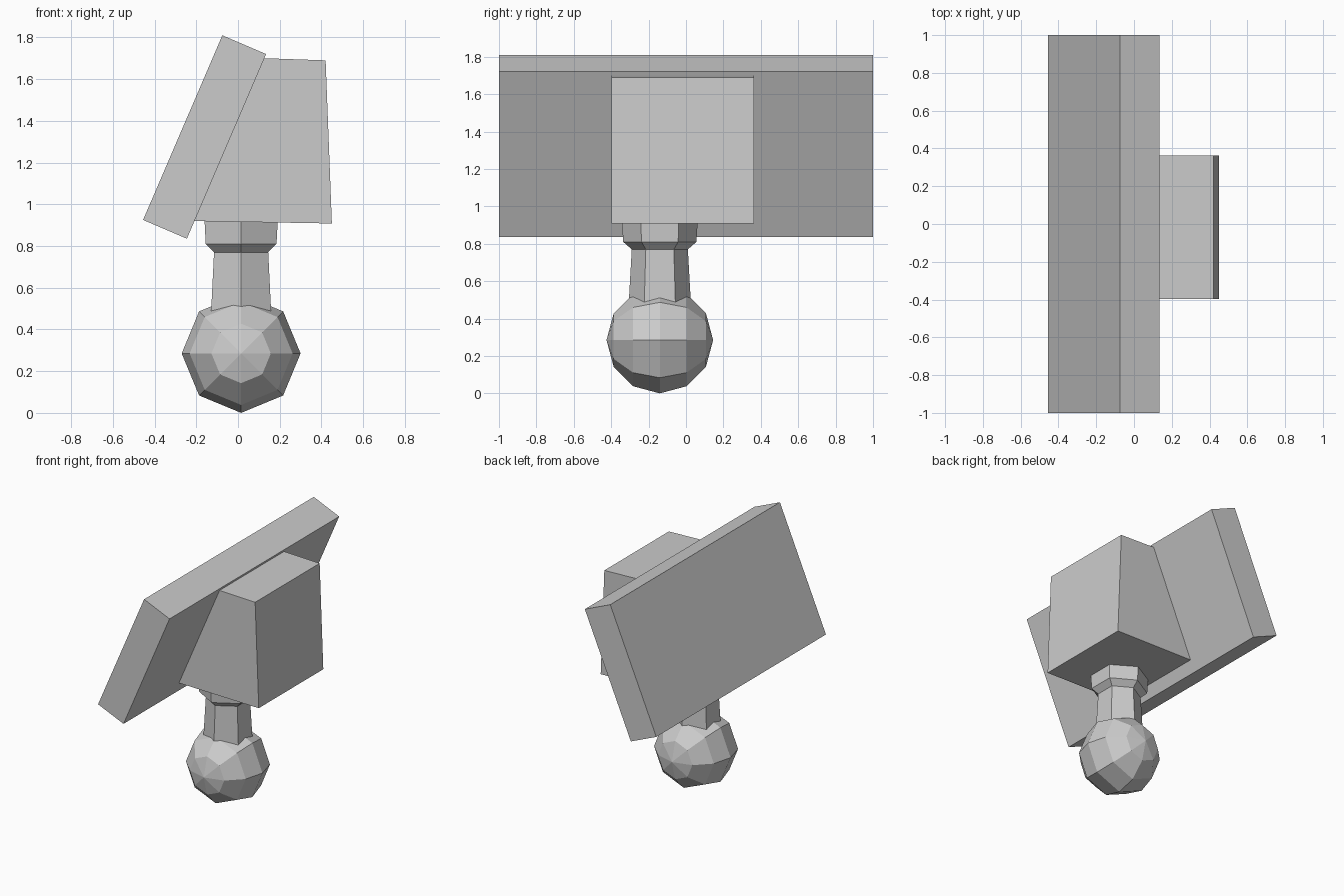
import bpy, bmesh
from math import sin, cos, radians
from mathutils import Matrix

if "Cube" in bpy.data.objects:
    bpy.data.objects.remove(bpy.data.objects["Cube"])

CX, CY = 0.015, -0.14   # axis of the ball mount


def finish(name, bm):
    bmesh.ops.recalc_face_normals(bm, faces=bm.faces)
    mesh = bpy.data.meshes.new(name)
    bm.to_mesh(mesh)
    bm.free()
    obj = bpy.data.objects.new(name, mesh)
    bpy.context.collection.objects.link(obj)
    return obj


def extrude_profile(name, points, y0, y1):
    """Extrude an x/z outline along y."""
    bm = bmesh.new()
    face = bm.faces.new([bm.verts.new((x, y0, z)) for x, z in points])
    ext = bmesh.ops.extrude_face_region(bm, geom=[face])
    new = [v for v in ext["geom"] if isinstance(v, bmesh.types.BMVert)]
    bmesh.ops.translate(bm, verts=new, vec=(0, y1 - y0, 0))
    return finish(name, bm)


def lathe(name, rings, sides, start):
    """Stack polygon rings given as (radius, z) around the mount axis."""
    bm = bmesh.new()
    loops = []
    for r, z in rings:
        angles = [radians(start + 360 * i / sides) for i in range(sides)]
        loops.append([bm.verts.new((CX + r * cos(a), CY + r * sin(a), z))
                      for a in angles])
    for lo, hi in zip(loops, loops[1:]):
        for i in range(sides):
            j = (i + 1) % sides
            bm.faces.new((lo[i], lo[j], hi[j], hi[i]))
    bm.faces.new(loops[0])
    bm.faces.new(loops[-1])
    return finish(name, bm)


# Wide tilted panel
extrude_profile("tilted_panel",
                [(-0.075, 1.81), (0.135, 1.72), (-0.245, 0.835), (-0.455, 0.925)],
                -1.0, 1.0)

# Wedge-shaped housing behind the panel, sunk slightly into it
extrude_profile("housing",
                [(0.10, 1.701), (0.42, 1.69), (0.45, 0.908), (-0.23, 0.92)],
                -0.398, 0.363)

# Six-sided neck with flared collar
lathe("neck", [(0.168, 0.45), (0.15, 0.77), (0.196, 0.81), (0.203, 0.93)], 6, 30)

# Low-poly ball, poles facing front and back
bm = bmesh.new()
bmesh.ops.create_uvsphere(
    bm, u_segments=8, v_segments=6, radius=0.285,
    matrix=Matrix.Translation((CX, CY, 0.285)) @ Matrix.Rotation(radians(90), 4, 'X'))
finish("ball", bm)
